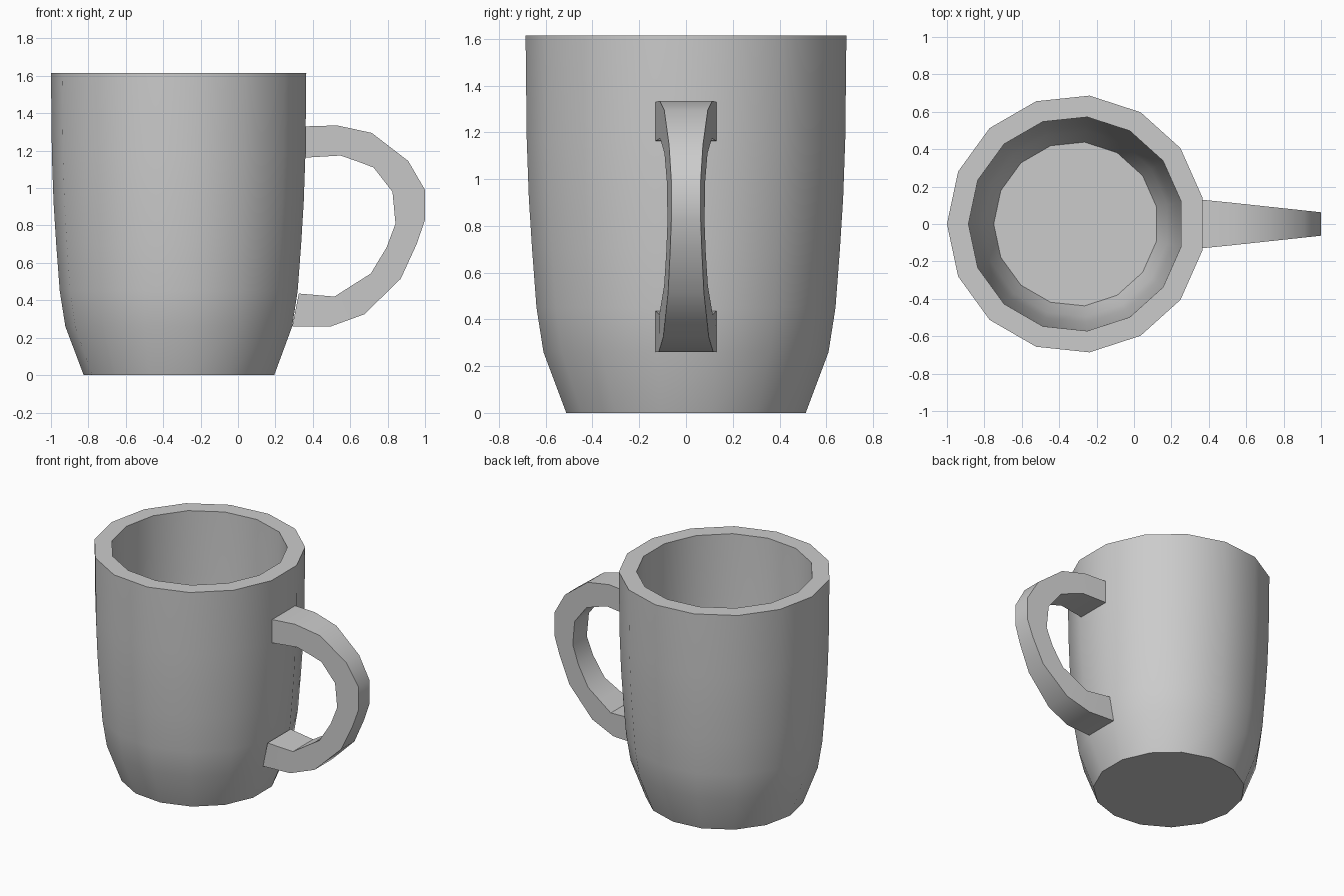
import bpy, bmesh
from math import cos, sin, pi, radians

cube = bpy.data.objects.get("Cube")
if cube:
    bpy.data.objects.remove(cube)

SIDES = 15
CENTRE_X = -0.31

clay = bpy.data.materials.new("light grey")
clay.use_nodes = True
clay.diffuse_color = (0.6, 0.6, 0.6, 1)
clay.node_tree.nodes["Principled BSDF"].inputs["Base Color"].default_value = (0.6, 0.6, 0.6, 1)


def finish(name, bm):
    """Turn a bmesh into a smooth object with sharp rims."""
    bmesh.ops.recalc_face_normals(bm, faces=bm.faces)
    mesh = bpy.data.meshes.new(name)
    bm.to_mesh(mesh)
    bm.free()
    mesh.materials.append(clay)
    obj = bpy.data.objects.new(name, mesh)
    bpy.context.collection.objects.link(obj)
    bpy.ops.object.select_all(action="DESELECT")
    obj.select_set(True)
    bpy.context.view_layer.objects.active = obj
    bpy.ops.object.shade_smooth_by_angle(angle=radians(35))


def skin(bm, rings):
    """Bridge equal closed rings of points and cap both ends."""
    loops = [[bm.verts.new(p) for p in ring] for ring in rings]
    n = len(loops[0])
    for a, b in zip(loops, loops[1:]):
        for i in range(n):
            j = (i + 1) % n
            bm.faces.new((a[i], a[j], b[j], b[i]))
    bm.faces.new(loops[0])
    bm.faces.new(loops[-1])


# Mug body: one profile from the base, over the rim, down to the inner floor
wall = [(0.515, 0), (0.613, 0.26), (0.643, 0.45), (0.662, 0.7),
        (0.676, 0.92), (0.685, 1.17), (0.69, 1.615)]
thickness = 0.115
inner = [(r - thickness, z) for r, z in reversed(wall[1:])]
profile = wall + inner + [(0.44, 0.11)]


def ring(r, z):
    angles = [pi + 2 * pi * i / SIDES for i in range(SIDES)]
    return [(CENTRE_X + r * cos(a), r * sin(a), z) for a in angles]


bm = bmesh.new()
skin(bm, [ring(r, z) for r, z in profile])
finish("mug_body", bm)

# Handle: outer and inner (x, z) outlines, narrower away from the body
outer_edge = [(0.36, 1.33), (0.53, 1.335), (0.715, 1.295), (0.91, 1.145),
              (1.0, 0.99), (1.0, 0.83), (0.955, 0.7), (0.87, 0.515),
              (0.675, 0.325), (0.495, 0.26), (0.29, 0.26)]
inner_edge = [(0.36, 1.163), (0.548, 1.174), (0.64, 1.142), (0.725, 1.11),
              (0.826, 0.98), (0.842, 0.81), (0.794, 0.682), (0.71, 0.543),
              (0.61, 0.48), (0.516, 0.42), (0.325, 0.436)]


def half_width(x):
    return min(0.13, 0.13 - 0.107 * (x - 0.37))


def section(outer, inner):
    (xo, zo), (xi, zi) = outer, inner
    wo, wi = half_width(xo), half_width(xi)
    return [(xo, -wo, zo), (xo, wo, zo), (xi, wi, zi), (xi, -wi, zi)]


bm = bmesh.new()
skin(bm, [section(o, i) for o, i in zip(outer_edge, inner_edge)])
finish("handle", bm)
